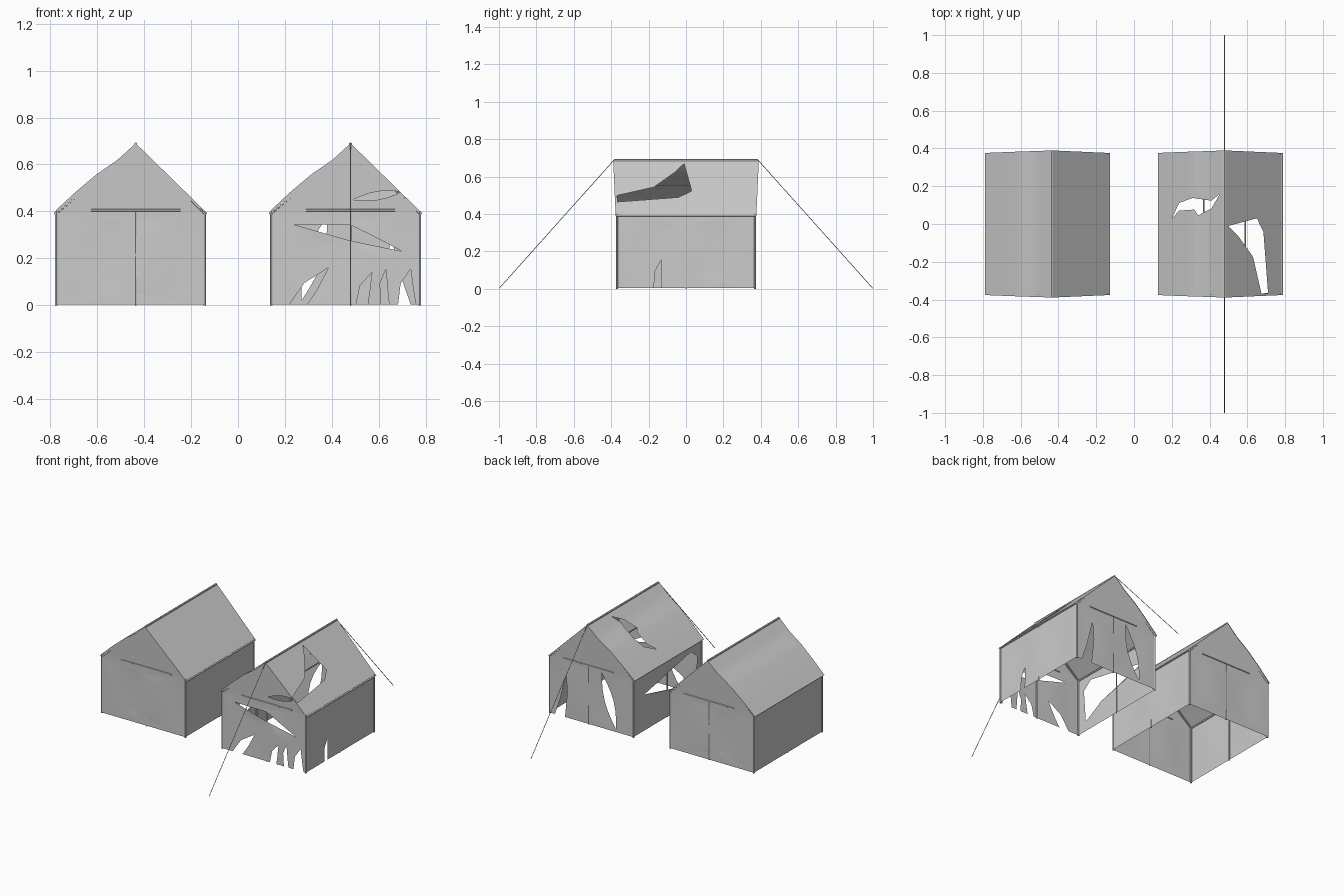
import bpy, bmesh, math
from mathutils import Vector, geometry

if "Cube" in bpy.data.objects:
    bpy.data.objects.remove(bpy.data.objects["Cube"])

CX, RIDGE, HX, HY, EAVE, TOP = 0.4575, 0.022, 0.318, 0.372, 0.40, 0.69
PROFILE = [(-0.331, 0.393), (-0.235, 0.482), (-0.145, 0.558),
           (-0.055, 0.62), (RIDGE, TOP), (0.331, 0.388)]


def roof_z(x):
    for (x0, z0), (x1, z1) in zip(PROFILE, PROFILE[1:]):
        if x <= x1 + 1e-6:
            return z0 + (z1 - z0) * (x - x0) / (x1 - x0)
    return PROFILE[-1][1]


def inside(p, poly):
    hit = False
    for (x0, y0), (x1, y1) in zip(poly, poly[1:] + poly[:1]):
        if (y0 > p[1]) != (y1 > p[1]) and p[0] < x0 + (p[1] - y0) * (x1 - x0) / (y1 - y0):
            hit = not hit
    return hit


# Cloth sheet: triangulate an outline, drop the torn areas, then map into space
def sheet(name, outline, holes, creases, place, cx):
    pts, edges = [], []
    for loop in [outline] + holes:
        b, n = len(pts), len(loop)
        pts += loop
        edges += [(b + i, b + (i + 1) % n) for i in range(n)]
    for a, c in creases:
        edges.append((len(pts), len(pts) + 1))
        pts += [a, c]
    us, vs = [p[0] for p in outline], [p[1] for p in outline]
    step = 0.05
    for i in range(1, int((max(us) - min(us)) / step) + 1):
        for j in range(1, int((max(vs) - min(vs)) / step) + 1):
            p = (min(us) + i * step, min(vs) + j * step)
            if inside(p, outline):
                pts.append(p)
    v, _, f, *_ = geometry.delaunay_2d_cdt([Vector(p) for p in pts], edges, [], 0, 1e-5)
    keep = []
    for face in f:
        c = sum((v[i] for i in face), Vector((0, 0))) / len(face)
        if inside(c, outline) and not any(inside(c, h) for h in holes):
            keep.append(face)
    mesh = bpy.data.meshes.new(name)
    mesh.from_pydata([place(p.x, p.y) for p in v], [], keep)
    bm = bmesh.new()
    bm.from_mesh(mesh)
    bmesh.ops.delete(bm, geom=[q for q in bm.verts if not q.link_faces], context='VERTS')
    bmesh.ops.recalc_face_normals(bm, faces=bm.faces)
    bm.to_mesh(mesh)
    bm.free()
    ob = bpy.data.objects.new(name, mesh)
    bpy.context.collection.objects.link(ob)
    ob.location.x = cx
    bpy.ops.object.select_all(action='DESELECT')
    ob.select_set(True)
    bpy.context.view_layer.objects.active = ob
    bpy.ops.object.shade_smooth_by_angle(angle=math.radians(30))


def pole(name, a, b, r, cx, sides=6):
    a, b = Vector(a), Vector(b)
    bpy.ops.mesh.primitive_cylinder_add(vertices=sides, radius=r, depth=(b - a).length,
                                        location=(a + b) / 2 + Vector((cx, 0, 0)))
    ob = bpy.context.object
    ob.name = name
    ob.rotation_euler = (b - a).to_track_quat('Z', 'Y').to_euler()


def end_y(z):
    return HY + 0.014 * max(0, (z - EAVE) / (TOP - EAVE))


def tent(cx, torn, label):
    def holes(key, shift):
        return [[(u - shift, v) for u, v in h] for h in torn.get(key, [])]

    # Front and back walls with gables
    gable = [(-HX, 0.004), (HX, 0.004), (HX, roof_z(HX))]
    gable += PROFILE[4:0:-1] + [(-HX, roof_z(-HX))]
    for side, s in (("front", -1), ("back", 1)):
        sheet(f"{label}_{side}_wall", gable, holes(side, CX), [((-HX, EAVE), (HX, EAVE))],
              lambda u, v: (u, s * (end_y(v) + 0.003 * math.sin(u * 14) *
                                    math.sin(min(v, EAVE) / EAVE * math.pi)), v), cx)

    # Side walls
    wall = [(-HY, 0.004), (HY, 0.004), (HY, EAVE), (-HY, EAVE)]
    for side, s in (("left", -1), ("right", 1)):
        sheet(f"{label}_{side}_wall", wall, holes(side, 0), [],
              lambda u, v: (s * (HX + 0.003 * math.cos(u * 16) * math.sin(v / EAVE * math.pi)),
                            u, v), cx)

    # Roof sheet
    x0, x1, e = PROFILE[0][0], PROFILE[-1][0], HY + 0.004
    sheet(f"{label}_roof", [(x0, -e), (x1, -e), (x1, e), (x0, e)],
          holes("roof", CX), [((x, -e), (x, e)) for x, _ in PROFILE[1:-1]],
          lambda u, v: (u, v * (1 + 0.12 * (roof_z(u) - 0.39)), roof_z(u)), cx)

    # Frame poles
    ry, rz = end_y(TOP), TOP - 0.003
    pole(f"{label}_ridge_pole", (RIDGE, -ry, rz), (RIDGE, ry, rz), 0.007, cx)
    for s in (-1, 1):
        ex, ix, wy, wx = s * 0.32, RIDGE + s * 0.11, s * (HY - 0.002), s * (HX - 0.002)
        pole(f"{label}_eave_pole", (ex, -HY, 0.392), (ex, HY, 0.392), 0.006, cx)
        pole(f"{label}_purlin", (ix, -HY, 0.555), (ix, HY, 0.555), 0.005, cx)
        pole(f"{label}_cross_bar", (RIDGE - 0.19, s * HY, 0.405), (RIDGE + 0.19, s * HY, 0.405), 0.005, cx)
        pole(f"{label}_door_pole", (RIDGE, wy, 0), (RIDGE, wy, EAVE), 0.004, cx)
        pole(f"{label}_side_pole", (wx, 0, 0), (wx, 0, EAVE), 0.004, cx)
        for t in (-1, 1):
            cy = t * (HY - 0.003)
            pole(f"{label}_corner_pole", (wx, cy, 0), (wx, cy, EAVE), 0.006, cx)
            pole(f"{label}_rafter", (wx, cy, 0.39), (RIDGE, t * (HY + 0.004), 0.68), 0.005, cx)


# Bent rip running up from the hem to a tip
def hem_rip(a, b, tip, top):
    return [(a, -0.01), ((a + tip) / 2 - 0.015, top * 0.6), (tip, top),
            ((b + tip) / 2, top * 0.4), (b, -0.01)]


# Long rip along a line, opened to a width that swells in the middle
def slash(a, b, width, n=6):
    a, b = Vector(a), Vector(b)
    side = (b - a).orthogonal().normalized() * width / 2
    mids = [(a.lerp(b, i / n), side * math.sin(math.pi * i / n)) for i in range(1, n)]
    loop = [a] + [p + o for p, o in mids] + [b] + [p - o for p, o in reversed(mids)]
    return [tuple(p) for p in loop]


# Rips of the damaged tent, one list per sheet
front_rips = [hem_rip(0.21, 0.285, 0.385, 0.16), hem_rip(0.50, 0.55, 0.57, 0.14),
              hem_rip(0.61, 0.645, 0.63, 0.155), hem_rip(0.68, 0.76, 0.735, 0.155),
              slash((0.49, 0.45), (0.70, 0.485), 0.035),
              [(0.235, 0.345), (0.48, 0.342), (0.575, 0.295), (0.70, 0.23), (0.48, 0.275)]]
back_rips = [slash((0.38, 0.38), (0.27, 0.02), 0.07), hem_rip(0.66, 0.74, 0.65, 0.3)]
left_rips = [[(0.25, 0.25), (-0.25, 0.35), (-0.32, 0.3), (-0.3, 0.07), (-0.15, 0.15)]]
right_rips = [hem_rip(-0.172, -0.135, -0.132, 0.155)]
roof_rips = [[(0.50, -0.01), (0.65, 0.03), (0.685, -0.04), (0.71, -0.365),
              (0.675, -0.365), (0.63, -0.17), (0.55, -0.06)],
             [(0.20, 0.03), (0.24, 0.11), (0.31, 0.135), (0.41, 0.12), (0.455, 0.155),
              (0.41, 0.08), (0.34, 0.045), (0.32, 0.075), (0.24, 0.07)]]

tent(-CX, {}, "intact_tent")
tent(CX, dict(front=front_rips, back=back_rips, left=left_rips,
              right=right_rips, roof=roof_rips), "torn_tent")

# Guy ropes of the damaged tent
for s in (-1, 1):
    pole("guy_rope", (RIDGE, s * 0.385, 0.688), (RIDGE, s * 0.999, 0.002), 0.002, CX, 5)
